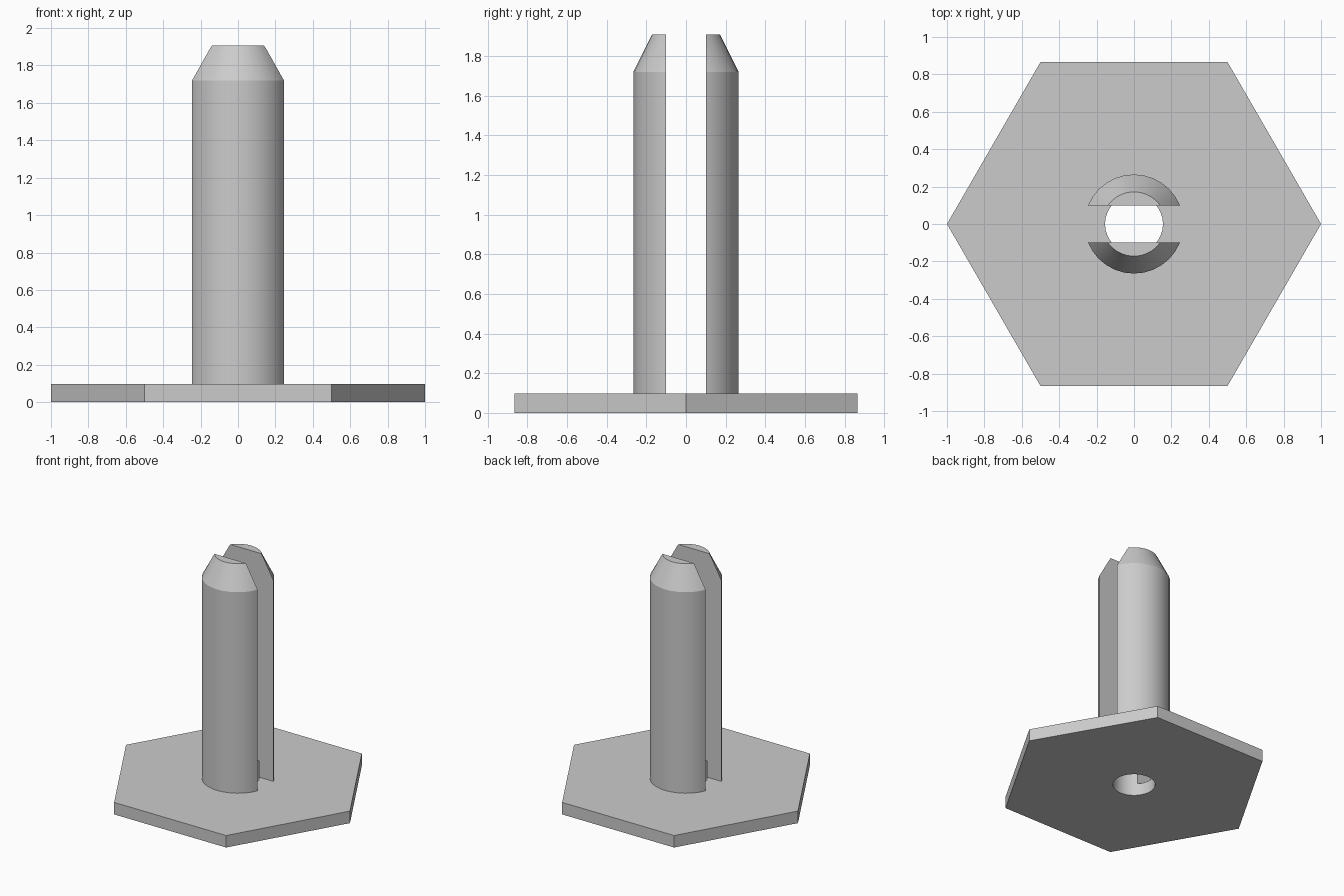
import bpy
import bmesh
import math
from mathutils import Vector

cube = bpy.data.objects.get("Cube")
if cube:
    bpy.data.objects.remove(cube, do_unlink=True)

PLATE_H = 0.097
PIN_R, TIP_R = 0.265, 0.172
SHOULDER_Z, TOP_Z = 1.72, 1.907
SLOT_HALF = 0.1
HOLE_R, HOLE_TOP = 0.155, 0.225
SEGMENTS = 32

grey = bpy.data.materials.new("plain grey")
grey.use_nodes = True
grey.diffuse_color = (0.6, 0.6, 0.6, 1)
grey.node_tree.nodes["Principled BSDF"].inputs["Base Color"].default_value = (0.6, 0.6, 0.6, 1)


def turned_part(name, profile, sides):
    """Closed solid from a list of (radius, height) rings."""
    bm = bmesh.new()
    rings = []
    for r, z in profile:
        angles = [2 * math.pi * i / sides for i in range(sides)]
        rings.append([bm.verts.new((r * math.cos(a), r * math.sin(a), z)) for a in angles])
    for low, high in zip(rings, rings[1:]):
        for i in range(sides):
            j = (i + 1) % sides
            bm.faces.new((low[i], low[j], high[j], high[i]))
    bm.faces.new(rings[0][::-1])
    bm.faces.new(rings[-1])
    mesh = bpy.data.meshes.new(name)
    bm.to_mesh(mesh)
    bm.free()
    mesh.materials.append(grey)
    obj = bpy.data.objects.new(name, mesh)
    bpy.context.collection.objects.link(obj)
    return obj


def select_only(obj):
    bpy.ops.object.select_all(action="DESELECT")
    obj.select_set(True)
    bpy.context.view_layer.objects.active = obj


def cut(obj, cutter):
    mod = obj.modifiers.new("hole", "BOOLEAN")
    mod.operation = "DIFFERENCE"
    mod.solver = "EXACT"
    mod.object = cutter
    select_only(obj)
    bpy.ops.object.modifier_apply(modifier=mod.name)


# Hexagonal plate
plate = turned_part("hexagonal_plate", [(1, 0), (1, PLATE_H)], 6)

# Pin half: turned shape kept on one side of the slot, foot sunk in the plate
pins = turned_part("split_pin",
                   [(PIN_R, PLATE_H / 2), (PIN_R, SHOULDER_Z), (TIP_R, TOP_Z)], SEGMENTS)
bm = bmesh.new()
bm.from_mesh(pins.data)
result = bmesh.ops.bisect_plane(bm, geom=bm.verts[:] + bm.edges[:] + bm.faces[:],
                                plane_co=Vector((0, SLOT_HALF, 0)),
                                plane_no=Vector((0, 1, 0)), clear_inner=True)
rim = [e for e in result["geom_cut"] if isinstance(e, bmesh.types.BMEdge)]
bmesh.ops.contextual_create(bm, geom=rim)
bmesh.ops.recalc_face_normals(bm, faces=bm.faces)
bm.to_mesh(pins.data)
bm.free()

# Blind hole through the plate and up into the pin feet
drill = turned_part("hole_cutter", [(HOLE_R, -0.1), (HOLE_R, HOLE_TOP)], SEGMENTS)
drill.hide_render = True
cut(plate, drill)
cut(pins, drill)
bpy.data.objects.remove(drill, do_unlink=True)

# Second pin half
mirror = pins.modifiers.new("other_half", "MIRROR")
mirror.use_axis = (False, True, False)
select_only(pins)
bpy.ops.object.modifier_apply(modifier=mirror.name)

for part in (plate, pins):
    select_only(part)
    bpy.ops.object.shade_smooth_by_angle(angle=math.radians(20))
